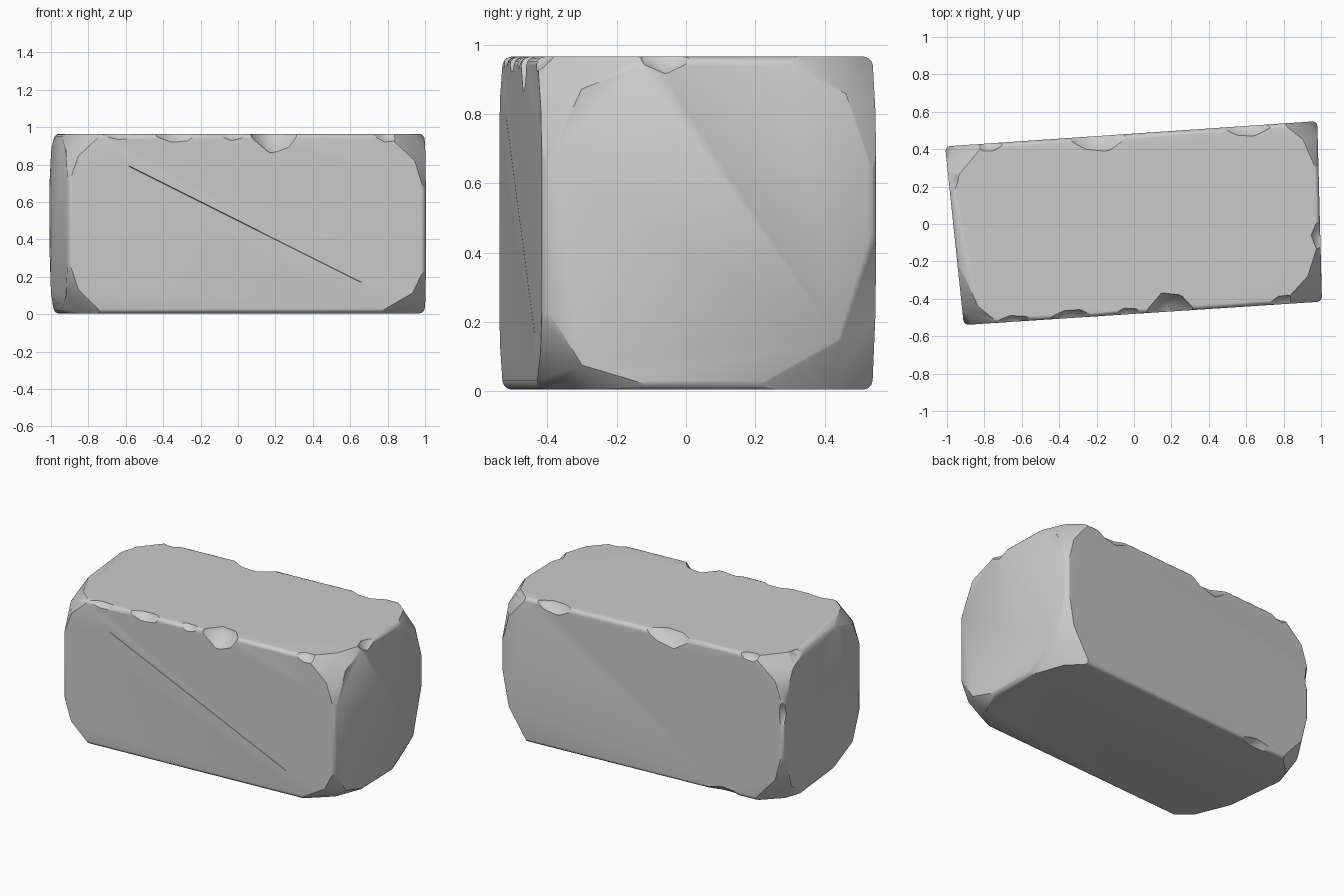
import bpy
import bmesh
import random
from mathutils import Vector, Matrix

random.seed(4)
if "Cube" in bpy.data.objects:
    bpy.data.objects.remove(bpy.data.objects["Cube"])

HEIGHT = 0.965
PLAN = [(-0.91, -0.54), (1.005, -0.415), (0.98, 0.55), (-1.01, 0.415)]

stone = bpy.data.materials.new("grey stone")
stone.use_nodes = True
GREY = (0.6, 0.6, 0.6, 1)
stone.diffuse_color = GREY
stone.node_tree.nodes["Principled BSDF"].inputs["Base Color"].default_value = GREY


def make_object(name, bm):
    mesh = bpy.data.meshes.new(name)
    bm.to_mesh(mesh)
    bm.free()
    mesh.materials.append(stone)
    ob = bpy.data.objects.new(name, mesh)
    bpy.context.collection.objects.link(ob)
    return ob


# Skewed block with worn edges
bm = bmesh.new()
low = [bm.verts.new((x, y, 0.005)) for x, y in PLAN]
high = [bm.verts.new((x, y, HEIGHT)) for x, y in PLAN]
bm.faces.new(low[::-1])
bm.faces.new(high)
for i in range(4):
    j = (i + 1) % 4
    bm.faces.new((low[i], low[j], high[j], high[i]))
bmesh.ops.bevel(bm, geom=bm.edges[:], offset=0.025, segments=3, profile=0.5,
                affect='EDGES', clamp_overlap=True)


def slice_corner(corner, reach):
    """Cut a corner off along the plane that meets its edges at the given reaches."""
    inward = Vector([-1 if c > HEIGHT / 2 else 1 for c in corner])
    inward.x = -1 if corner.x > 0 else 1
    inward.y = -1 if corner.y > 0 else 1
    points = [corner + Vector([inward[k] * reach[k] if k == a else 0 for k in range(3)])
              for a in range(3)]
    normal = (points[1] - points[0]).cross(points[2] - points[0]).normalized()
    if normal.dot(corner - points[0]) < 0:
        normal = -normal
    cut = bmesh.ops.bisect_plane(bm, geom=bm.verts[:] + bm.edges[:] + bm.faces[:],
                                 plane_co=points[0], plane_no=normal, clear_outer=True)
    edges = [e for e in cut["geom_cut"] if isinstance(e, bmesh.types.BMEdge)]
    bmesh.ops.holes_fill(bm, edges=edges, sides=0)


# Broken corners: reach along x, y, z for the bottom and top of each upright edge
REACH = [((0.2, 0.17, 0.18), (0.2, 0.16, 0.17)),
         ((0.24, 0.22, 0.15), (0.2, 0.22, 0.2)),
         ((0.2, 0.2, 0.3), (0.2, 0.16, 0.22)),
         ((0.2, 0.2, 0.24), (0.2, 0.24, 0.18))]
for (x, y), pair in zip(PLAN, REACH):
    for z, (a, b, c) in zip((0.005, HEIGHT), pair):
        for fx, fy, fz in ((1, 1, 1), (0.5, 0.75, 1.7), (0.6, 1.7, 0.7)):
            slice_corner(Vector((x, y, z)), (a * fx, b * fy, c * fz))

bmesh.ops.dissolve_degenerate(bm, dist=0.002, edges=bm.edges[:])
bmesh.ops.recalc_face_normals(bm, faces=bm.faces[:])
block = make_object("stone_block", bm)


def carve(bm):
    """Subtract a cutter shape from the block."""
    cutter = make_object("chip_cutter", bm)
    cutter.hide_render = True
    mod = block.modifiers.new("chip", 'BOOLEAN')
    mod.operation = 'DIFFERENCE'
    mod.solver = 'EXACT'
    mod.object = cutter
    bpy.context.view_layer.objects.active = block
    bpy.ops.object.modifier_apply(modifier=mod.name)
    bpy.data.objects.remove(cutter)


def chip(at, out, reach, length):
    """Scoop a rough hollow out of an edge; out points away from its two faces."""
    out = Vector(out)
    ball = bmesh.new()
    bmesh.ops.create_icosphere(ball, subdivisions=2, radius=reach * 1.85)
    for v in ball.verts:
        v.co *= random.uniform(0.93, 1.05)
        v.co = Vector([v.co[k] * (1 if out[k] else length / (1.5 * reach))
                       for k in range(3)])
        v.co += Vector(at) + out * reach * 0.8
    carve(ball)


def front(x):
    return -0.54 + (x + 0.91) * 0.065


def back(x):
    return 0.415 + (x + 1.01) * 0.068


# Chips along the front and back edges: x, reach, half length
for x, reach, length in ((-0.33, 0.06, 0.13), (0.2, 0.12, 0.15), (-0.02, 0.045, 0.1),
                         (0.8, 0.06, 0.09), (-0.62, 0.04, 0.12)):
    chip((x, front(x), HEIGHT), (0, -1, 1), reach, length)
for x, reach, length in ((-0.2, 0.1, 0.18), (0.6, 0.07, 0.14), (-0.78, 0.05, 0.08)):
    chip((x, back(x), HEIGHT), (0, 1, 1), reach, length)
chip((-0.6, back(-0.6), 0.005), (0, 1, -1), 0.05, 0.14)

# Chips along the two end edges and one upright
chip((1.0, -0.06, HEIGHT), (1, 0, 1), 0.06, 0.1)
chip((-0.99, 0.24, HEIGHT), (-1, 0, 1), 0.06, 0.07)
chip((1.0, -0.22, 0.005), (1, 0, -1), 0.05, 0.1)
chip((-1.01, 0.415, 0.62), (-1, 1, 0), 0.04, 0.1)

# Hairline crack across the front
start = Vector((-0.58, front(-0.58), 0.79))
end = Vector((0.66, front(0.66), 0.17))
along = (end - start).normalized()
normal = Vector((0.065, -1, 0)).normalized()
frame = Matrix((along, normal, along.cross(normal))).transposed().to_4x4()
crack = bmesh.new()
bmesh.ops.create_cube(crack, size=1)
for v in crack.verts:
    v.co.x *= (end - start).length
    v.co.z *= 0.006 if v.co.y > 0 else 0.001
    v.co.y *= 0.012
    v.co = frame @ v.co + (start + end) / 2
bmesh.ops.recalc_face_normals(crack, faces=crack.faces[:])
carve(crack)

# Smooth shading with crisp break lines
bpy.ops.object.select_all(action='DESELECT')
block.select_set(True)
bpy.context.view_layer.objects.active = block
bpy.ops.object.shade_smooth_by_angle(angle=0.6)
